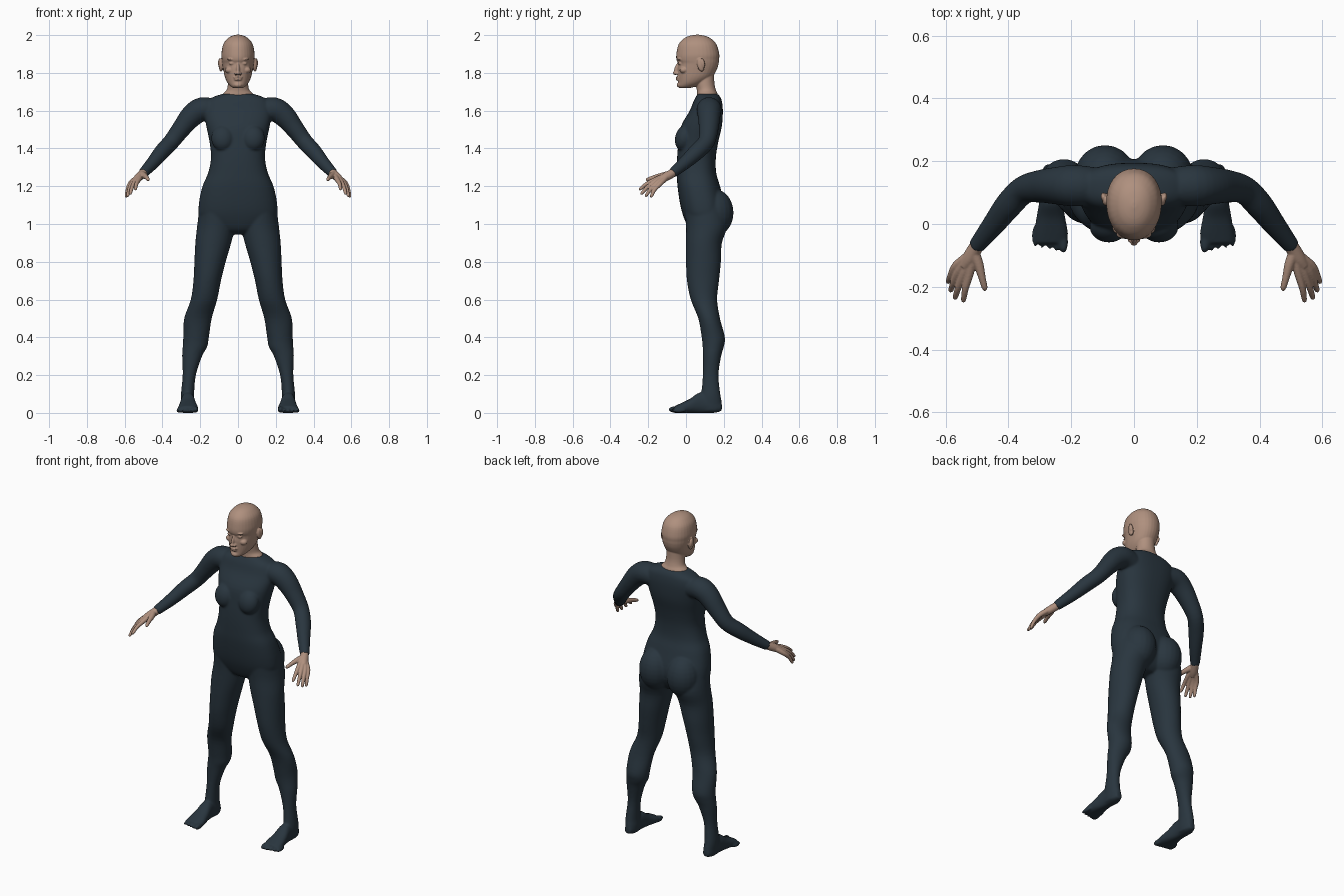
import bpy, bmesh, math
from mathutils import Vector, Matrix


def material(name, rgb):
    m = bpy.data.materials.new(name)
    m.diffuse_color = (*rgb, 1)
    return m


SUIT = material("dark_blue_fabric", (0.022, 0.036, 0.049))
SKIN = material("skin", (0.43, 0.28, 0.21))


def resample(rows, steps):
    """Catmull-Rom interpolation through rows of numbers."""
    out = []
    for i in range(len(rows) - 1):
        p0, p1, p2 = rows[max(i - 1, 0)], rows[i], rows[i + 1]
        p3 = rows[min(i + 2, len(rows) - 1)]
        for s in range(steps):
            t = s / steps
            out.append([0.5 * (2 * b + (c - a) * t + (2 * a - 5 * b + 4 * c - d) * t * t
                               + (3 * b - a - 3 * c + d) * t ** 3)
                        for a, b, c, d in zip(p0, p1, p2, p3)])
    return out + [list(rows[-1])]


def loft(bm, rows, side=1, frame=None, power=2.0, egg=0.0, steps=4, count=32):
    """Skin rings given as (x, y, z, radius_u, radius_v); rings follow the path if no frame."""
    rows = resample(rows, steps)
    rings = []
    for i, (x, y, z, ru, rv) in enumerate(rows):
        if frame:
            u, v = Vector(frame[0]), Vector(frame[1])
        else:
            a, b = rows[max(i - 1, 0)], rows[min(i + 1, len(rows) - 1)]
            t = Vector(b[:3]) - Vector(a[:3])
            u = t.cross(Vector((1, 0, 1))).normalized()
            v = t.cross(u).normalized()
        ring = []
        for k in range(count):
            ang = 2 * math.pi * k / count
            c, s = math.cos(ang), math.sin(ang)
            c = math.copysign(abs(c) ** (2 / power), c) * (1 + egg * s)
            s = math.copysign(abs(s) ** (2 / power), s)
            p = Vector((x, y, z)) + u * max(ru, .001) * c + v * max(rv, .001) * s
            ring.append(bm.verts.new((p.x * side, p.y, max(p.z, 0))))
        rings.append(ring)
    for a, b in zip(rings, rings[1:]):
        for k in range(count):
            n = (k + 1) % count
            bm.faces.new((a[k], a[n], b[n], b[k]))
    bm.faces.new(rings[0][::-1])
    bm.faces.new(rings[-1])


def stack(bm, rows, **kw):
    """Horizontal rings given as (z, centre x, half width, front y, back y)."""
    loft(bm, [(cx, (f + b) / 2, z, w, (b - f) / 2) for z, cx, w, f, b in rows],
         frame=((1, 0, 0), (0, 1, 0)), **kw)


def blob(bm, pos, size, side=1, tilt=0.0):
    m = (Matrix.Translation((pos[0] * side, pos[1], pos[2]))
         @ Matrix.Rotation(tilt, 4, 'X') @ Matrix.Diagonal((*size, 1)))
    bmesh.ops.create_uvsphere(bm, u_segments=20, v_segments=14, radius=1, matrix=m)


def finish(bm, name, mat, voxel, smooth):
    """Fuse the overlapping volumes into one smooth skin."""
    bmesh.ops.recalc_face_normals(bm, faces=bm.faces)
    me = bpy.data.meshes.new(name)
    bm.to_mesh(me)
    bm.free()
    me.materials.append(mat)
    ob = bpy.data.objects.new(name, me)
    bpy.context.collection.objects.link(ob)
    r = ob.modifiers.new("fuse", 'REMESH')
    r.mode, r.voxel_size, r.use_smooth_shade = 'VOXEL', voxel, True
    s = ob.modifiers.new("soften", 'SMOOTH')
    s.factor, s.iterations = 0.5, smooth
    return ob


# body suit: torso
bm = bmesh.new()
stack(bm, [(.945, 0, .06, .06, .14), (.97, 0, .13, .02, .17), (1.03, 0, .20, -.01, .20),
           (1.1, 0, .208, -.03, .205), (1.2, 0, .188, -.045, .18), (1.27, 0, .158, -.048, .16),
           (1.35, 0, .143, -.047, .158), (1.43, 0, .15, -.04, .17), (1.52, 0, .168, -.025, .19),
           (1.6, 0, .18, .02, .195), (1.65, 0, .165, .04, .19), (1.675, 0, .125, .053, .18),
           (1.69, 0, .075, .062, .166)], power=2.4, count=48)
for sd in (1, -1):
    # chest and seat
    blob(bm, (.08, -.008, 1.455), (.062, .05, .07), sd, -.25)
    blob(bm, (.092, .15, 1.06), (.098, .102, .125), sd)
    # leg
    stack(bm, [(1.12, .11, .09, -.01, .19), (1.0, .115, .10, 0, .22), (.9, .131, .095, 0, .19),
               (.8, .148, .083, 0, .185), (.7, .163, .073, .005, .175), (.6, .18, .07, .025, .165),
               (.5, .212, .073, .065, .18), (.4, .222, .068, .083, .206), (.35, .228, .065, .088, .2),
               (.3, .243, .053, .09, .186), (.2, .258, .035, .089, .172), (.1, .267, .035, .08, .182),
               (.05, .265, .036, .07, .19), (.01, .265, .033, .08, .187)], side=sd)
    # foot
    loft(bm, [(.265, .19, .03, .018, .02), (.265, .15, .035, .034, .035), (.265, .08, .053, .036, .056),
              (.265, .02, .036, .046, .038), (.264, -.03, .024, .054, .026), (.266, -.062, .017, .05, .018)],
         side=sd, frame=((1, 0, 0), (0, 0, 1)), power=2.3)
    # toes
    for i in range(5):
        r = .018 if i == 0 else .0125
        blob(bm, (.225 + .0225 * i, -.058 + .005 * i, r), (r * .85, .036, r), sd)
    # arm
    loft(bm, [(.12, .12, 1.60, .06, .06), (.19, .122, 1.607, .066, .064), (.245, .122, 1.572, .06, .06),
              (.30, .12, 1.505, .052, .05), (.352, .108, 1.437, .045, .044), (.40, .06, 1.385, .044, .042),
              (.45, -.005, 1.325, .036, .035), (.503, -.072, 1.268, .026, .027)], side=sd)
finish(bm, "body_suit", SUIT, .006, 8)

# head: neck and skull
bm = bmesh.new()
stack(bm, [(1.64, 0, .09, .06, .17), (1.685, 0, .082, .058, .168), (1.71, 0, .06, .057, .158),
           (1.75, 0, .053, .05, .15), (1.82, 0, .05, .05, .15)])
stack(bm, [(1.72, 0, .024, -.035, .02), (1.73, 0, .04, -.044, .06), (1.75, 0, .057, -.042, .1),
           (1.78, 0, .07, -.043, .14), (1.82, 0, .078, -.045, .164), (1.85, 0, .083, -.043, .173),
           (1.87, 0, .086, -.051, .175), (1.9, 0, .088, -.051, .176), (1.95, 0, .079, -.04, .162),
           (1.98, 0, .057, -.014, .135), (1.995, 0, .034, .015, .105), (2.002, 0, .008, .05, .07)],
      egg=.05, power=2.1)
# nose, lips and chin
blob(bm, (0, -.05, 1.82), (.009, .012, .034), tilt=-.25)
blob(bm, (0, -.058, 1.8), (.012, .012, .010))
blob(bm, (0, -.043, 1.776), (.025, .011, .006))
blob(bm, (0, -.042, 1.765), (.021, .011, .006))
blob(bm, (0, -.034, 1.736), (.022, .015, .014))
for sd in (1, -1):
    # nostril, eyelid, brow, cheek and ear
    blob(bm, (.012, -.05, 1.797), (.008, .010, .008), sd)
    blob(bm, (.032, -.031, 1.85), (.016, .011, .008), sd)
    blob(bm, (.032, -.033, 1.872), (.026, .014, .007), sd)
    blob(bm, (.045, -.012, 1.815), (.024, .022, .018), sd)
    blob(bm, (.09, .078, 1.842), (.012, .019, .036), sd, .2)
    blob(bm, (.097, .088, 1.852), (.009, .012, .026), sd, .2)
finish(bm, "head", SKIN, .0035, 4)

# hands: wrist, fused palm bones and fingers, as (knuckle, tip)
FINGERS = [((.523, -.155, 1.238), (.545, -.249, 1.182)), ((.541, -.154, 1.23), (.572, -.240, 1.158)),
           ((.557, -.146, 1.222), (.586, -.216, 1.146)), ((.568, -.134, 1.216), (.594, -.188, 1.142))]
for sd, name in ((1, "left_hand"), (-1, "right_hand")):
    bm = bmesh.new()
    loft(bm, [(.485, -.05, 1.287, .022, .022), (.503, -.074, 1.268, .023, .023),
              (.525, -.11, 1.248, .024, .022), (.54, -.135, 1.235, .018, .018)], side=sd, count=20)
    for knuckle, tip in FINGERS:
        k, t = Vector(knuckle), Vector(tip)
        base = Vector((.512, -.09, 1.262)).lerp(k, .25)
        mid = k.lerp(t, .5) + Vector((.003, -.004, .004))
        loft(bm, [(*base, .016, .016), (*k, .0135, .0135), (*mid, .0105, .0105),
                  (*k.lerp(t, .9), .0085, .0085), (*t, .004, .004)], side=sd, count=16)
    # thumb
    loft(bm, [(.51, -.09, 1.264, .018, .018), (.495, -.13, 1.255, .016, .016),
              (.484, -.172, 1.246, .0115, .0115), (.476, -.202, 1.236, .0095, .0095),
              (.473, -.212, 1.232, .004, .004)], side=sd, count=16)
    finish(bm, name, SKIN, .003, 3)
